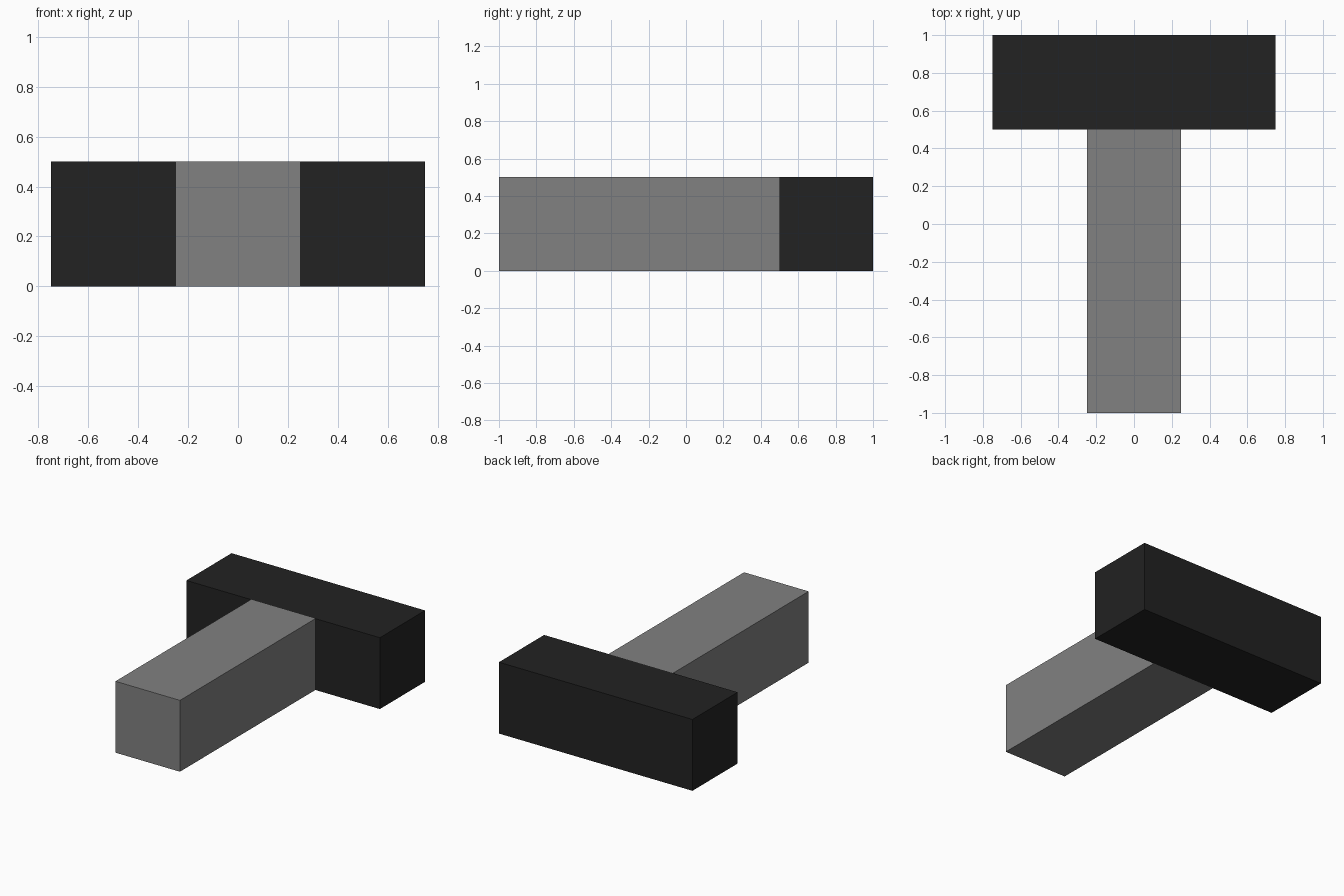
import bpy

if "Cube" in bpy.data.objects:
    bpy.data.objects.remove(bpy.data.objects["Cube"])


def material(name, value):
    mat = bpy.data.materials.new(name)
    mat.diffuse_color = (value, value, value, 1.0)
    mat.use_nodes = True
    mat.node_tree.nodes["Principled BSDF"].inputs["Base Color"].default_value = mat.diffuse_color
    return mat


def box(name, size, center, mat):
    bpy.ops.mesh.primitive_cube_add(size=1, location=center)
    obj = bpy.context.object
    obj.name = name
    obj.scale = size
    bpy.ops.object.transform_apply(location=False, rotation=False, scale=True)
    obj.data.materials.append(mat)
    return obj


# Handle lying along y, butting against the front of the head
box("handle", (0.5, 1.5, 0.5), (0, -0.25, 0.25), material("mid grey", 0.22))

# Crosswise head at the back
box("head", (1.5, 0.5, 0.5), (0, 0.75, 0.25), material("near black", 0.016))
